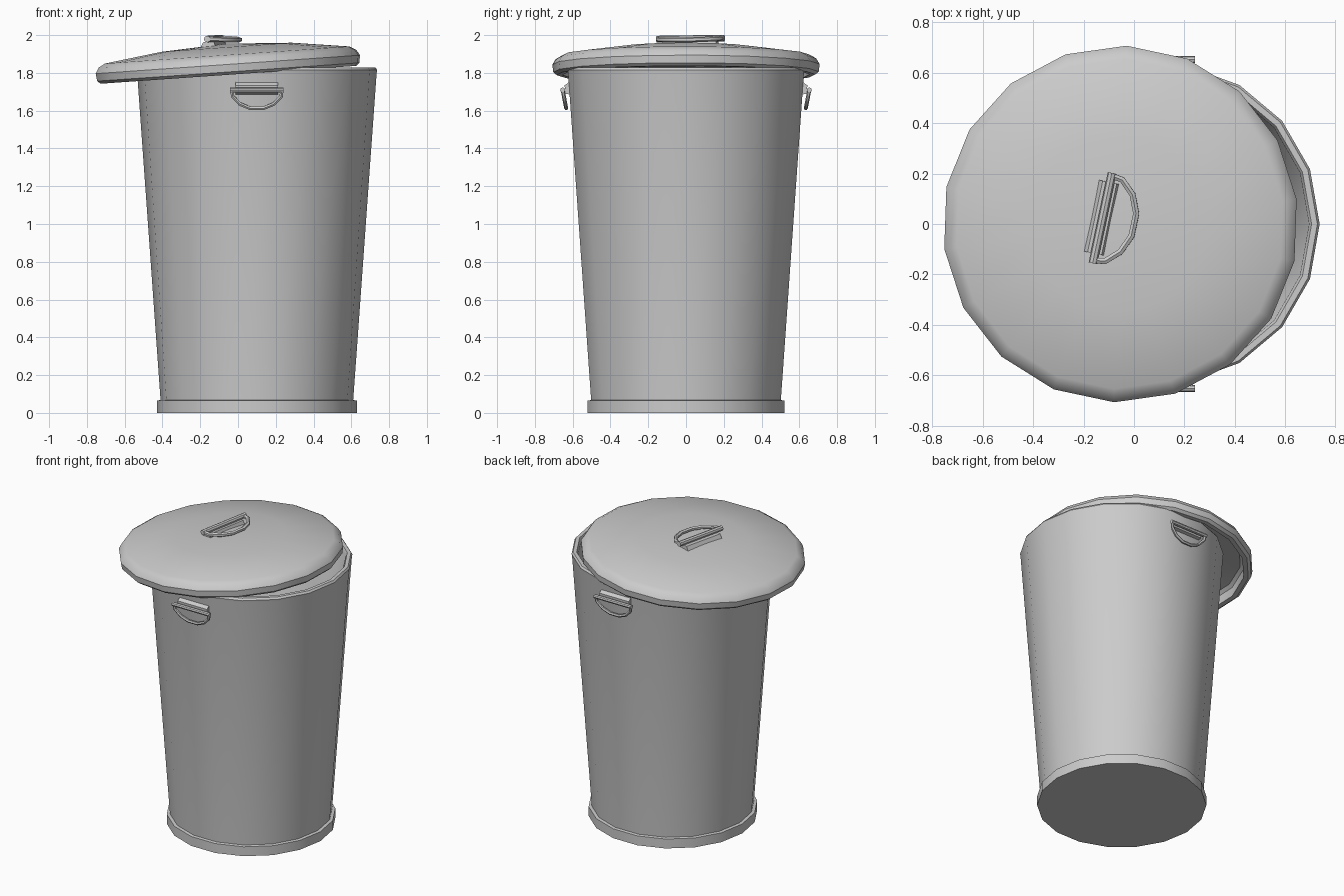
import bpy, bmesh
from math import radians, pi
from mathutils import Matrix, Vector

if "Cube" in bpy.data.objects:
    bpy.data.objects.remove(bpy.data.objects["Cube"])

SIDES = 18
CX = 0.1          # axis of the can
T = Matrix.Translation
R = lambda deg, axis: Matrix.Rotation(radians(deg), 4, axis)


def finish(name, bm, matrix, angle=35):
    bmesh.ops.recalc_face_normals(bm, faces=bm.faces)
    me = bpy.data.meshes.new(name)
    bm.to_mesh(me)
    bm.free()
    ob = bpy.data.objects.new(name, me)
    bpy.context.collection.objects.link(ob)
    ob.matrix_world = matrix
    bpy.ops.object.select_all(action='DESELECT')
    ob.select_set(True)
    bpy.context.view_layer.objects.active = ob
    bpy.ops.object.shade_smooth_by_angle(angle=radians(angle))
    return ob


def lathe(name, profile, matrix):
    bm = bmesh.new()
    vs = [bm.verts.new((r, 0, z)) for r, z in profile]
    es = [bm.edges.new(p) for p in zip(vs, vs[1:])]
    bmesh.ops.spin(bm, geom=vs + es, cent=(0, 0, 0), axis=(0, 0, 1),
                   angle=2 * pi, steps=SIDES, use_merge=True)
    bmesh.ops.remove_doubles(bm, verts=bm.verts, dist=1e-4)
    return finish(name, bm, matrix)


def tube(bm, points, radius, sides=6):
    # round bar swept along a flat path in the local XY plane
    pts = [Vector(p) for p in points]
    rings = []
    for i, p in enumerate(pts):
        d = (pts[min(i + 1, len(pts) - 1)] - pts[max(i - 1, 0)]).normalized()
        up = Vector((0, 0, 1))
        side = d.cross(up).normalized()
        up = side.cross(d)
        rings.append([bm.verts.new(p + (Matrix.Rotation(2 * pi * k / sides, 3, d) @ up) * radius)
                      for k in range(sides)])
    for a, b in zip(rings, rings[1:]):
        for k in range(sides):
            j = (k + 1) % sides
            bm.faces.new((a[k], a[j], b[j], b[k]))
    bm.faces.new(rings[0])
    bm.faces.new(rings[-1])


def handle(name, matrix):
    # D-shaped ring: straight rod plus curved grip leaning towards the surface
    half = [(0.035, -0.098), (0.09, -0.075), (0.128, -0.035), (0.133, 0.0)]
    path = [(-x, y) for x, y in reversed(half)] + half
    bm = bmesh.new()
    tube(bm, [(x, y, 0.036 + 0.12 * y) for x, y in path], 0.0105)
    tube(bm, [(-0.142, 0, 0.036), (0.142, 0, 0.036)], 0.0135, 8)
    finish(name + "_ring", bm, matrix)
    # bracket the rod is held by
    bm = bmesh.new()
    prof = [(-0.028, -0.005), (-0.02, 0.024), (0.024, 0.024), (0.042, -0.005)]
    ends = [[bm.verts.new((x, y, z)) for y, z in prof] for x in (-0.112, 0.112)]
    for k in range(4):
        j = (k + 1) % 4
        bm.faces.new((ends[0][k], ends[0][j], ends[1][j], ends[1][k]))
    for e in ends:
        bm.faces.new(e)
    finish(name + "_bracket", bm, matrix, 20)


# can: base band, tapered wall, rounded rim, hollow inside
lathe("can_body",
      [(0, 0), (0.53, 0), (0.53, 0.065), (0.51, 0.068), (0.634, 1.80),
       (0.637, 1.815), (0.628, 1.828), (0.605, 1.828), (0.595, 1.81),
       (0.48, 0.06), (0, 0.06)], T((CX, 0, 0)))

# lid: shallow dome with a rolled skirt, shifted and tilted on the can
lid_m = T((-0.05, 0, 1.79)) @ R(-4, 'Y') @ R(-12, 'Z')
lathe("lid",
      [(0, 0.165), (0.35, 0.146), (0.655, 0.105), (0.69, 0.085), (0.708, 0.055),
       (0.703, 0.015), (0.685, 0), (0.655, 0), (0.65, 0.06), (0.63, 0.08),
       (0.35, 0.118), (0, 0.137)], lid_m)
handle("lid_handle",
       lid_m @ T((-0.065, 0.01, 0.15)) @ R(90, 'Z') @ Matrix.Scale(1.29, 4))

# side handles on the front and back walls
for label, turn in (("front", 0), ("back", 180)):
    handle(label + "_handle",
           T((CX, 0, 0)) @ R(turn, 'Z') @ T((0, -0.617, 1.712)) @ R(94, 'X'))
